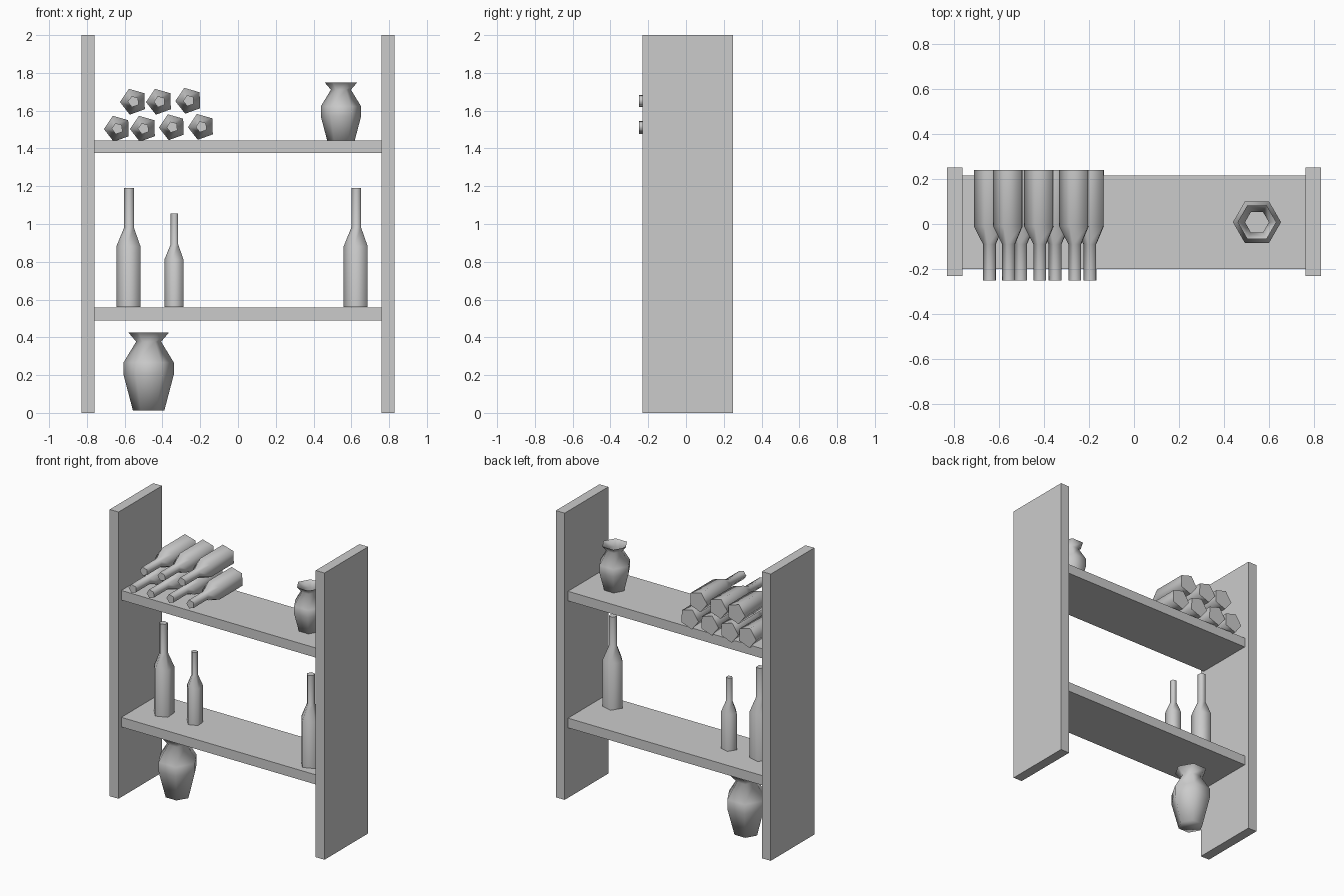
import bpy
import math
from mathutils import Matrix, Vector

old = bpy.data.objects.get("Cube")
if old:
    bpy.data.objects.remove(old, do_unlink=True)

grey = bpy.data.materials.new("plain grey")
grey.use_nodes = True
GREY = (0.6, 0.6, 0.6, 1)
grey.diffuse_color = GREY
grey.node_tree.nodes["Principled BSDF"].inputs["Base Color"].default_value = GREY


def add_mesh(name, verts, faces):
    mesh = bpy.data.meshes.new(name)
    mesh.from_pydata(verts, [], faces)
    mesh.materials.append(grey)
    obj = bpy.data.objects.new(name, mesh)
    bpy.context.collection.objects.link(obj)
    return obj


def board(name, low, high):
    bpy.ops.mesh.primitive_cube_add(size=1)
    obj = bpy.context.object
    obj.name = name
    low, high = Vector(low), Vector(high)
    obj.data.transform(Matrix.Translation((low + high) / 2) @ Matrix.Diagonal((*(high - low), 1)))
    obj.data.materials.append(grey)


def turned(name, profile, sides, start, matrix, capped):
    """Few-sided vessel from (radius, height) rings, smooth around its wall."""
    verts = []
    for radius, height in profile:
        for i in range(sides):
            a = math.radians(start) + i * math.tau / sides
            verts.append((radius * math.cos(a), radius * math.sin(a), height))
    faces = [tuple(reversed(range(sides)))]
    for r in range(len(profile) - 1):
        for i in range(sides):
            a, b = r * sides + i, r * sides + (i + 1) % sides
            faces.append((a, b, b + sides, a + sides))
    if capped:
        faces.append(tuple(range(len(verts) - sides, len(verts))))
    obj = add_mesh(name, verts, faces)
    obj.data.transform(matrix)
    bpy.ops.object.select_all(action="DESELECT")
    obj.select_set(True)
    bpy.context.view_layer.objects.active = obj
    bpy.ops.object.shade_smooth_by_angle(angle=math.radians(80))


# Uprights and shelves
for name, x in (("right_upright", -0.795), ("left_upright", 0.795)):
    board(name, (x - 0.034, -0.23, 0), (x + 0.034, 0.25, 2))
for name, z in (("lower_shelf", 0.49), ("upper_shelf", 1.375)):
    board(name, (-0.76, -0.2, z), (0.76, 0.215, z + 0.067))

# Bottles standing on the lower shelf
BOTTLE = [(0.11, 0), (0.11, 0.51), (0.044, 0.67), (0.044, 1)]
for i, (x, y, length) in enumerate([(-0.575, 0, 0.63), (-0.335, 0, 0.495), (0.628, -0.095, 0.63)]):
    place = Matrix.Translation((x, y, 0.56)) @ Matrix.Scale(length, 4)
    turned(f"standing_bottle_{i + 1}", BOTTLE, 5, 40, place, True)

# Bottles lying in two rows on the upper shelf, necks to the front
LYING = [(0.072, 0), (0.072, 0.25), (0.031, 0.33), (0.031, 0.49)]
rows = [(-0.638, 1.505), (-0.5, 1.505), (-0.347, 1.513), (-0.193, 1.515),
        (-0.553, 1.648), (-0.415, 1.648), (-0.26, 1.653)]
for i, (x, z) in enumerate(rows):
    place = Matrix.Translation((x, 0.24, z)) @ Matrix.Rotation(math.pi / 2, 4, "X")
    turned(f"lying_bottle_{i + 1}", LYING, 5, 38, place, True)

# Open six-sided vases
VASE = [(0.083, 0), (0.133, 0.19), (0.133, 0.255), (0.066, 0.365), (0.107, 0.413)]
for name, place, scale in (("large_vase", (-0.473, 0.01, 0.012), 1),
                           ("small_vase", (0.545, 0.008, 1.418), 0.802)):
    turned(name, VASE, 6, 0, Matrix.Translation(place) @ Matrix.Scale(scale, 4), False)
